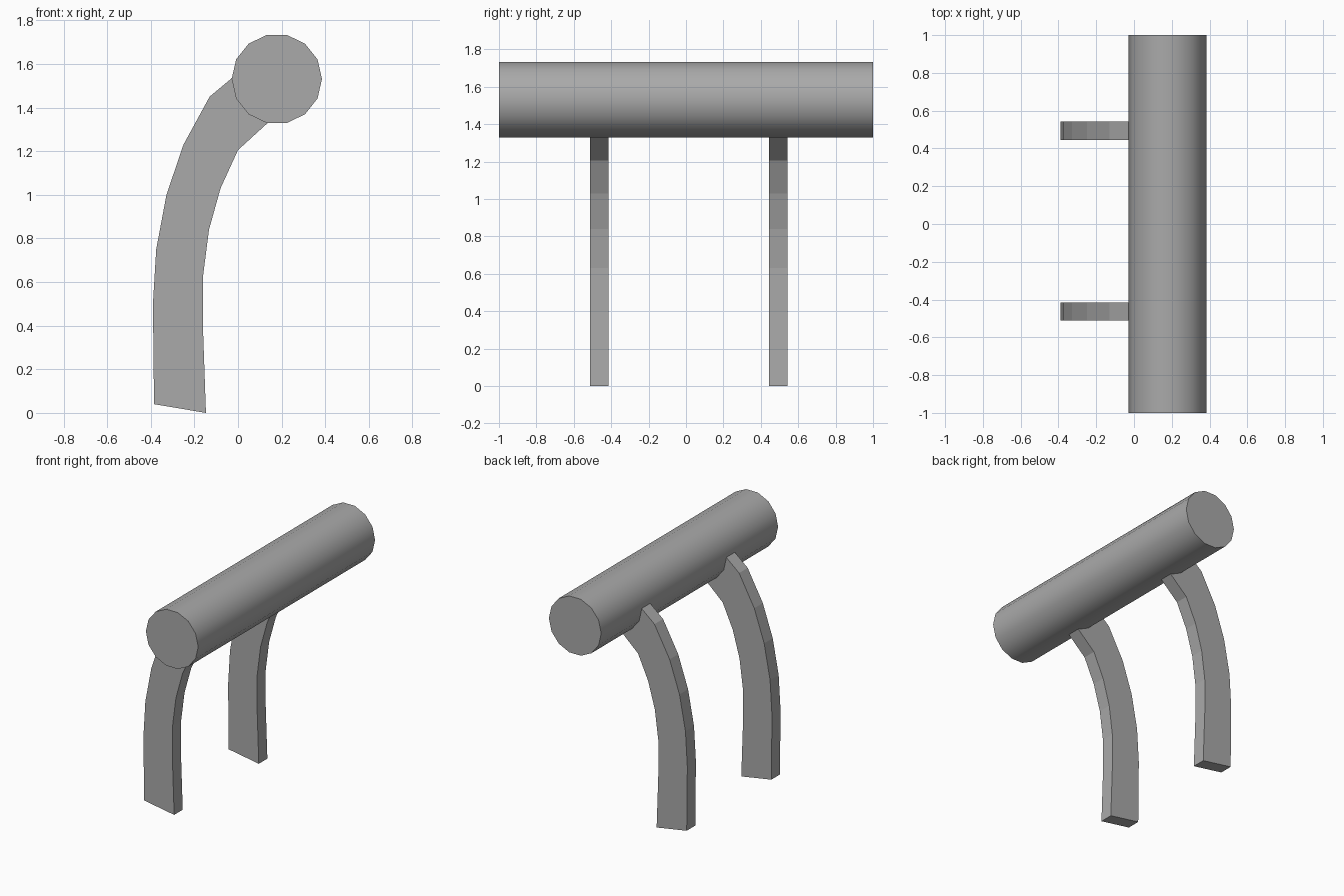
import bpy
import bmesh
from math import cos, sin, tau

cube = bpy.data.objects.get("Cube")
if cube:
    bpy.data.objects.remove(cube, do_unlink=True)

grey = bpy.data.materials.new("plain grey")
grey.use_nodes = True
grey.diffuse_color = (0.4, 0.4, 0.4, 1)
grey.node_tree.nodes["Principled BSDF"].inputs["Base Color"].default_value = (0.4, 0.4, 0.4, 1)


def extrude_profile(name, profile, y0, y1, smooth=False):
    """Extrude an outline of (x, z) points along y."""
    bm = bmesh.new()
    front = [bm.verts.new((x, y0, z)) for x, z in profile]
    back = [bm.verts.new((x, y1, z)) for x, z in profile]
    bm.faces.new(front)
    bm.faces.new(back[::-1])
    for i in range(len(profile)):
        j = (i + 1) % len(profile)
        bm.faces.new((front[i], front[j], back[j], back[i]))
    bmesh.ops.recalc_face_normals(bm, faces=bm.faces)
    mesh = bpy.data.meshes.new(name)
    bm.to_mesh(mesh)
    bm.free()
    mesh.materials.append(grey)
    obj = bpy.data.objects.new(name, mesh)
    bpy.context.collection.objects.link(obj)
    if smooth:
        bpy.ops.object.select_all(action="DESELECT")
        obj.select_set(True)
        bpy.context.view_layer.objects.active = obj
        bpy.ops.object.shade_smooth_by_angle()
    return obj


# Horizontal roller with fourteen sides
SIDES = 14
circle = [(0.178 + 0.207 * cos(tau * i / SIDES), 1.531 + 0.207 * sin(tau * i / SIDES))
          for i in range(SIDES)]
extrude_profile("bar", circle, -1, 1, smooth=True)

# Curved legs, their upper ends sunk into the bar
outer = [(-0.385, 0.04), (-0.39, 0.5), (-0.375, 0.75), (-0.328, 1.0),
         (-0.25, 1.23), (-0.13, 1.45), (0.05, 1.6)]
inner = [(-0.147, 0), (-0.161, 0.4), (-0.16, 0.63), (-0.133, 0.84),
         (-0.08, 1.03), (0, 1.205), (0.17, 1.36)]
for name, y0 in (("front_leg", -0.512), ("back_leg", 0.445)):
    extrude_profile(name, outer + inner[::-1], y0, y0 + 0.097)
